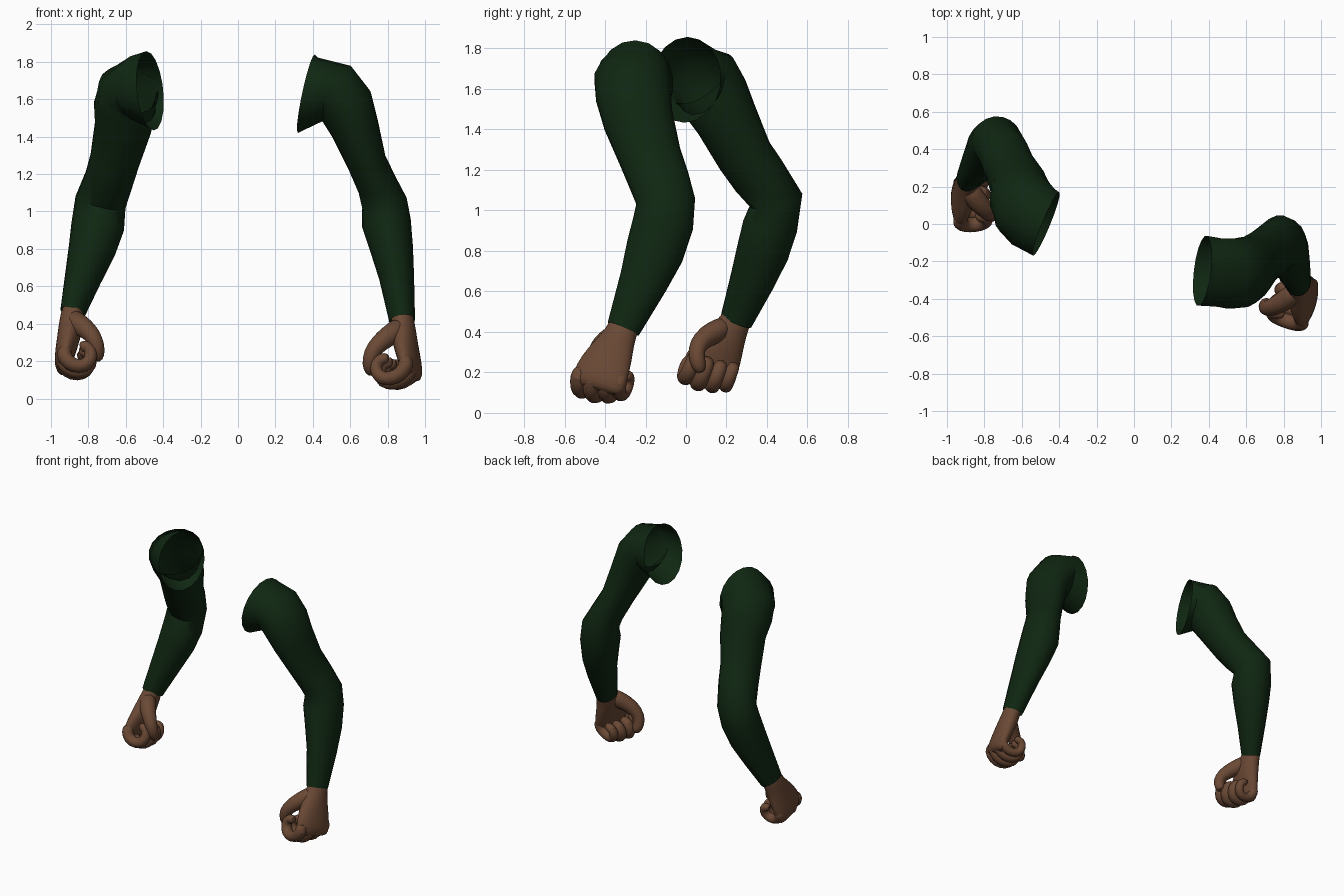
import bpy, bmesh, math
from mathutils import Vector as V

if "Cube" in bpy.data.objects:
    bpy.data.objects.remove(bpy.data.objects["Cube"])


def material(name, rgb):
    m = bpy.data.materials.new(name)
    m.diffuse_color = (*rgb, 1)
    m.use_nodes = True
    m.node_tree.nodes["Principled BSDF"].inputs["Base Color"].default_value = m.diffuse_color
    return m


GREEN = material("dark green cloth", (0.005, 0.020, 0.006))
SKIN = material("brown skin", (0.145, 0.066, 0.035))


def tube(name, rings, sides, mat, caps, smooth_level=0):
    """Loft elliptical rings given as (centre, half axis, half axis)."""
    bm = bmesh.new()
    loops = []
    for c, a, b in rings:
        loops.append([bm.verts.new(c + a * math.cos(k * math.tau / sides)
                                   + b * math.sin(k * math.tau / sides))
                      for k in range(sides)])
    for r, s in zip(loops, loops[1:]):
        for k in range(sides):
            j = (k + 1) % sides
            bm.faces.new((r[k], r[j], s[j], s[k]))
    if caps:
        bm.faces.new(loops[0])
        bm.faces.new(loops[-1])
    bmesh.ops.recalc_face_normals(bm, faces=bm.faces)
    me = bpy.data.meshes.new(name)
    bm.to_mesh(me)
    bm.free()
    me.materials.append(mat)
    ob = bpy.data.objects.new(name, me)
    bpy.context.collection.objects.link(ob)
    if smooth_level:
        ob.modifiers.new("rounding", 'SUBSURF').levels = smooth_level
        ob.modifiers["rounding"].render_levels = smooth_level
    bpy.ops.object.select_all(action='DESELECT')
    bpy.context.view_layer.objects.active = ob
    ob.select_set(True)
    bpy.ops.object.shade_smooth_by_angle(angle=math.radians(50))
    return ob


def framed(path, h, first=None):
    """Turn (centre, radius, depth radius) into rings square to the path."""
    out = []
    for i, (c, ra, rb) in enumerate(path):
        t = path[min(i + 1, len(path) - 1)][0] - path[max(i - 1, 0)][0]
        if i == 0 and first:
            t = V(first)
        t.normalize()
        b = (h - t * h.dot(t)).normalized()
        out.append((c, t.cross(b) * ra, b * rb))
    return out


def sleeve(name, rows, h, first):
    path = [(V(r[:3]), r[3], r[4]) for r in rows]
    tube(name, framed(path, V(h).normalized(), first), 18, GREEN, False)


def hand(side, wrist, d, w, flip, reach):
    """Loosely closed fist: d runs to the knuckles, w from index to little finger."""
    wrist, d, w = V(wrist), V(d).normalized(), V(w)
    w = (w - d * w.dot(d)).normalized()
    p = d.cross(w) * flip

    def at(dd, pp, ww):
        return wrist + d * dd + p * pp * reach + w * ww

    # palm and back of the hand
    palm = [(-.05, 0, 0, .055, .072), (0, 0, 0, .062, .078), (.07, .005, -.01, .066, .092),
            (.15, .008, -.022, .064, .122), (.24, .004, -.028, .056, .142),
            (.31, .004, -.028, .048, .142), (.34, .015, -.028, .030, .115)]
    tube(side + "_palm", [(at(a, b, c), p * ra, w * rb) for a, b, c, ra, rb in palm],
         14, SKIN, True, 1)

    # four curled fingers
    curl = [(.25, .0, .9), (.305, -.002, 1.1), (.345, .045, 1.05), (.352, .11, 1),
            (.325, .165, 1), (.265, .178, .95), (.225, .145, .9), (.228, .105, .8), (.235, .09, .45)]
    fingers = [("index", -.132, .99, .042), ("middle", -.060, 1.0, .043),
               ("ring", .012, .96, .040), ("little", .076, .89, .036)]
    for label, off, scale, r in fingers:
        path = [(at(a * scale, b * scale, off * (1 - .35 * b)), r * k, r * k) for a, b, k in curl]
        tube(side + "_" + label + "_finger", framed(path, w), 10, SKIN, True, 1)

    # thumb reaching across in front of the index finger
    thumb = [(.03, .0, -.03, .050), (.075, .04, -.065, .062), (.11, .09, -.105, .058),
             (.155, .155, -.135, .048), (.205, .195, -.125, .044), (.25, .212, -.09, .040),
             (.272, .21, -.065, .022)]
    path = [(at(a, b, c), r, r) for a, b, c, r in thumb]
    tube(side + "_thumb", framed(path, w), 10, SKIN, True, 1)


# sleeves, open at the shoulder and cuff: x, y, z, radius, depth radius
sleeve("left_sleeve", [
    (.365, -.25, 1.63, .215, .19), (.455, -.26, 1.66, .165, .185),
    (.51, -.265, 1.655, .155, .19), (.575, -.26, 1.57, .152, .188),
    (.625, -.235, 1.445, .13, .175), (.69, -.175, 1.26, .105, .155),
    (.745, -.13, 1.14, .108, .15), (.783, -.10, 1.045, .122, .147),
    (.793, -.112, .94, .132, .152), (.823, -.155, .795, .114, .146),
    (.848, -.21, .65, .094, .122), (.878, -.31, .415, .069, .084)],
    (0, 1, 0), (.42, -.05, -.09))
sleeve("right_sleeve", [
    (-.47, 0, 1.645, .213, .185), (-.54, .04, 1.665, .175, .19),
    (-.585, .09, 1.65, .16, .19), (-.605, .14, 1.56, .165, .178),
    (-.615, .20, 1.45, .152, .158), (-.66, .29, 1.27, .132, .142),
    (-.69, .36, 1.17, .13, .14), (-.735, .445, 1.05, .138, .133),
    (-.75, .415, .92, .143, .136), (-.78, .38, .80, .126, .132),
    (-.827, .325, .65, .098, .112), (-.886, .248, .455, .064, .083)],
    (.38, .92, 0), (-.92, .38, -.1))

hand("left", (.88, -.31, .42), (.2, -.33, -.92), (.3, .94, -.27), -1, 1.0)
hand("right", (-.886, .245, .455), (-.18, -.38, -.92), (-.05, .93, -.37), 1, .85)
